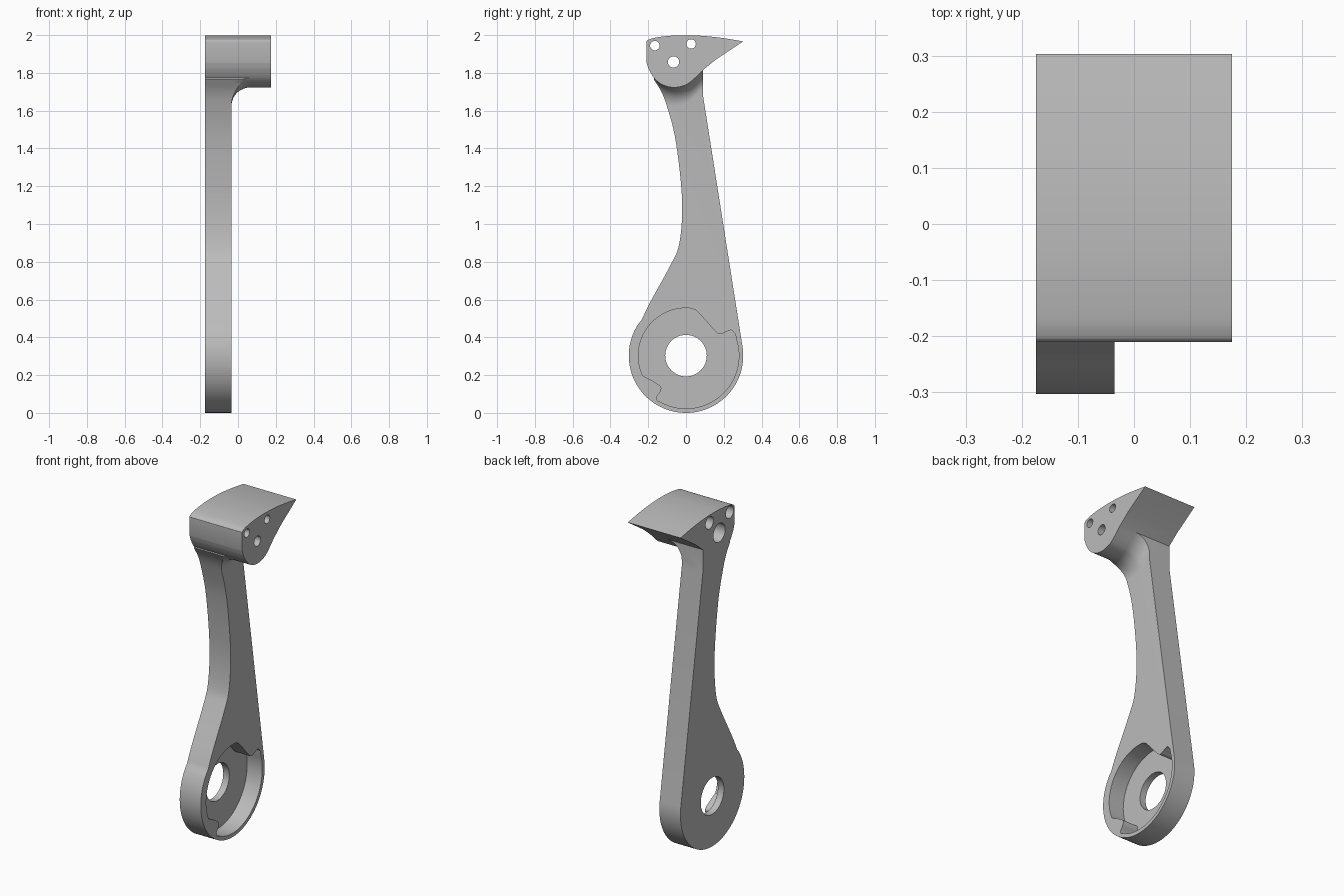
import bpy, bmesh, math
from mathutils import Vector

if "Cube" in bpy.data.objects:
    bpy.data.objects.remove(bpy.data.objects["Cube"], do_unlink=True)

grey = bpy.data.materials.new("plain grey")
grey.use_nodes = True
grey.diffuse_color = (0.5, 0.5, 0.5, 1)
grey.node_tree.nodes["Principled BSDF"].inputs["Base Color"].default_value = (0.5, 0.5, 0.5, 1)

OUT, INNER, FAR = -0.175, -0.035, 0.175   # outer arm face, inner arm face, far head face
HUB = (0, 0.303)


def arc(radius, start, end, n=48, centre=HUB):
    """Arc points in the y-z plane, angles in degrees."""
    angles = [math.radians(start + (end - start) * i / n) for i in range(n + 1)]
    return [(centre[0] + radius * math.cos(a), centre[1] + radius * math.sin(a)) for a in angles]


def spline(points, n=6):
    """Smooth curve through the points."""
    p = [Vector(q) for q in points]
    p = [p[0] * 2 - p[1]] + p + [p[-1] * 2 - p[-2]]
    result = []
    for a, b, c, d in zip(p, p[1:], p[2:], p[3:]):
        for i in range(n):
            t = i / n
            result.append(tuple(0.5 * (2 * b + (c - a) * t + (2 * a - 5 * b + 4 * c - d) * t * t
                                       + (3 * b - a - 3 * c + d) * t ** 3)))
    return result + [tuple(points[-1])]


def loft(name, sections):
    """Solid through matching outlines, given as (x, outline) pairs."""
    bm = bmesh.new()
    rings = [[bm.verts.new((x, y, z)) for y, z in outline] for x, outline in sections]
    for r, s in zip(rings, rings[1:]):
        for i in range(len(r)):
            j = (i + 1) % len(r)
            bm.faces.new((r[i], r[j], s[j], s[i]))
    bm.faces.new(rings[0])
    bm.faces.new(rings[-1])
    bmesh.ops.recalc_face_normals(bm, faces=bm.faces)
    mesh = bpy.data.meshes.new(name)
    bm.to_mesh(mesh)
    bm.free()
    mesh.materials.append(grey)
    obj = bpy.data.objects.new(name, mesh)
    bpy.context.scene.collection.objects.link(obj)
    return obj


def prism(name, outline, x0, x1):
    return loft(name, [(x0, outline), (x1, outline)])


def combine(target, tool, operation):
    """Apply a boolean and discard the tool."""
    mod = target.modifiers.new("combine", "BOOLEAN")
    mod.operation, mod.object, mod.solver = operation, tool, "EXACT"
    bpy.ops.object.select_all(action="DESELECT")
    bpy.context.view_layer.objects.active = target
    target.select_set(True)
    bpy.ops.object.modifier_apply(modifier=mod.name)
    bpy.data.objects.remove(tool, do_unlink=True)


# Arm: round hub, waisted front edge, straight back edge
front_edge = spline([(-0.236, 0.49), (-0.19, 0.585), (-0.078, 0.79), (-0.037, 0.89), (-0.02, 1.06),
                     (-0.03, 1.25), (-0.06, 1.47), (-0.1, 1.62), (-0.13, 1.7), (-0.17, 1.765)])
arm_outline = (arc(0.303, 10, -217, 80)[:-1] + front_edge
               + [(-0.15, 1.85), (0.09, 1.85), (0.09, 1.68)])
arm = prism("bracket_arm", arm_outline, OUT, INNER)

# Head: wedge with a rounded belly and a sharp rear tip
belly = spline([(-0.21, 1.855), (-0.195, 1.815), (-0.165, 1.768), (-0.12, 1.735), (-0.065, 1.723),
                (-0.01, 1.733), (0.03, 1.757), (0.09, 1.815)])
crown = spline([(0.303, 1.967), (0.19, 1.985), (0.07, 1.997), (-0.06, 1.998), (-0.16, 1.987),
                (-0.2, 1.975), (-0.21, 1.965)])
head = prism("bracket_head", belly + [(0.16, 1.872)] + crown, OUT, FAR)

# Concave fillet under the head, trimmed to the arm's outline
R = 0.1
sections = []
for i in range(13):
    a = math.radians(90 * i / 12)
    x, drop = INNER + R * (1 - math.cos(a)), R * (1 - math.sin(a))
    curve = [(y, z - drop) for y, z in belly] + [(0.12, 1.842 - drop)]
    sections.append((x, curve + [(0.12, 1.86), (-0.21, 1.86)]))
sections.insert(0, (INNER - 0.03, sections[0][1]))
fillet = loft("neck_fillet", sections)
combine(fillet, prism("fillet_trim", arm_outline, OUT, FAR), "INTERSECT")

combine(arm, head, "UNION")
combine(arm, fillet, "UNION")

# Hub pocket with two notched corners
pocket = (arc(0.252, 205, 84)
          + spline([(0.05, 0.545), (0.075, 0.522), (0.15, 0.438), (0.18, 0.417), (0.21, 0.428),
                    (0.24, 0.438), (0.262, 0.415)])
          + arc(0.28, 17, -118)
          + spline([(-0.152, 0.065), (-0.155, 0.083), (-0.133, 0.118), (-0.135, 0.14), (-0.165, 0.163)]))
combine(arm, prism("pocket_cutter", pocket, -0.135, 0.1), "DIFFERENCE")
combine(arm, prism("bore_cutter", arc(0.11, 0, 360)[:-1], -0.3, 0.1), "DIFFERENCE")

# Stepped bolt holes through the head, wide on the outer side
for y, z, small, wide in ((-0.165, 1.944, 0.025, 0.037), (0.027, 1.953, 0.025, 0.037),
                          (-0.066, 1.858, 0.03, 0.056)):
    for radius, end in ((small, 0.3), (wide, 0.1)):
        hole = arc(radius, 0, 360, 32, (y, z))[:-1]
        combine(arm, prism("hole_cutter", hole, -0.3, end), "DIFFERENCE")

bpy.ops.object.select_all(action="DESELECT")
bpy.context.view_layer.objects.active = arm
arm.select_set(True)
bpy.ops.object.shade_smooth_by_angle(angle=math.radians(25))
